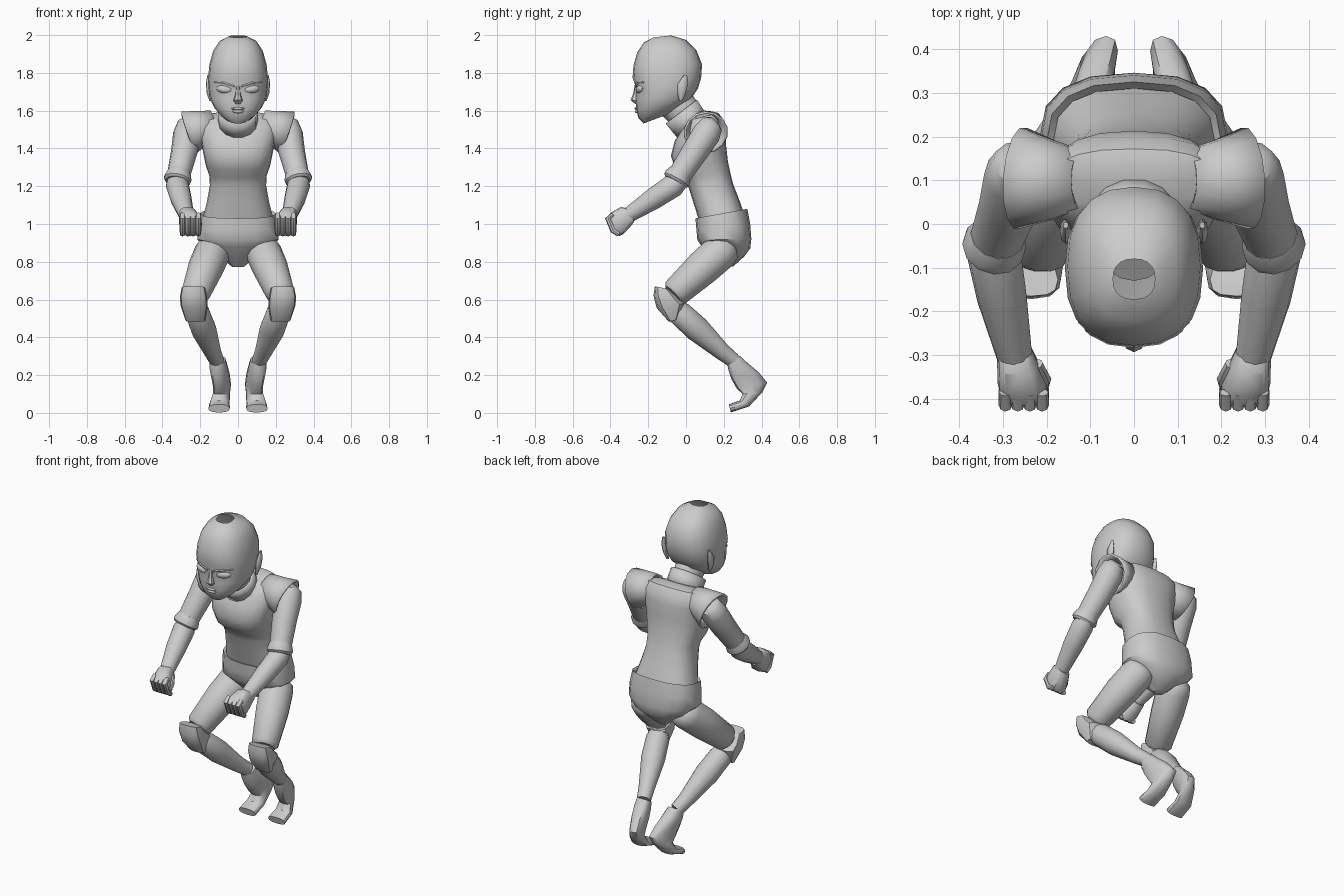
import bpy, bmesh, math
from mathutils import Vector, Matrix


def finish(bm, name, mirror=False, angle=40, thick=0):
    bmesh.ops.recalc_face_normals(bm, faces=bm.faces)
    me = bpy.data.meshes.new(name)
    bm.to_mesh(me)
    bm.free()
    ob = bpy.data.objects.new(name, me)
    bpy.context.collection.objects.link(ob)
    bpy.ops.object.select_all(action='DESELECT')
    ob.select_set(True)
    bpy.context.view_layer.objects.active = ob
    bpy.ops.object.shade_smooth_by_angle(angle=math.radians(angle))
    if thick:
        m = ob.modifiers.new("thickness", 'SOLIDIFY')
        m.thickness = thick
    if mirror:
        ob.modifiers.new("mirror", 'MIRROR')
    return ob


def skin(name, rings, n, p=2.0, caps=(True, True), **kw):
    """Skin rings of (centre, U, V) as superellipses of power p."""
    bm = bmesh.new()
    loops = []
    for c, u, v in rings:
        loop = []
        for i in range(n):
            a = 2 * math.pi * i / n
            x, y = math.cos(a), math.sin(a)
            x = math.copysign(abs(x) ** (2 / p), x)
            y = math.copysign(abs(y) ** (2 / p), y)
            loop.append(bm.verts.new(c + u * x + v * y))
        loops.append(loop)
    for a, b in zip(loops, loops[1:]):
        for i in range(n):
            j = (i + 1) % n
            bm.faces.new((a[i], a[j], b[j], b[i]))
    if caps[0]:
        bm.faces.new(loops[0])
    if caps[1]:
        bm.faces.new(loops[-1])
    return finish(bm, name, **kw)


def profile(name, rows, n=16, **kw):
    """Rows of side-view point pairs: ya, za, yb, zb, half width, [xa, [xb]]."""
    rings = []
    for ya, za, yb, zb, hw, *x in rows:
        xa = x[0] if x else 0
        xb = x[1] if len(x) > 1 else xa
        a, b = Vector((xa, ya, za)), Vector((xb, yb, zb))
        rings.append(((a + b) / 2, Vector((hw, 0, 0)), (b - a) / 2))
    return skin(name, rings, n, **kw)


def tube(name, pts, n=12, ref=(1, 0, 0), **kw):
    """Round limb through points of x, y, z, radius."""
    ps = [Vector(p[:3]) for p in pts]
    rings = []
    for i, p in enumerate(ps):
        t = (ps[min(i + 1, len(ps) - 1)] - ps[max(i - 1, 0)]).normalized()
        u = Vector(ref).cross(t).normalized()
        v = t.cross(u)
        rings.append((p, u * pts[i][3], v * pts[i][3]))
    return skin(name, rings, n, **kw)


def ball(name, loc, size, tilt=(0, 0, 0), **kw):
    bm = bmesh.new()
    rot = Matrix.Rotation(tilt[2], 4, 'Z') @ Matrix.Rotation(tilt[1], 4, 'Y')
    bmesh.ops.create_uvsphere(bm, u_segments=12, v_segments=8, radius=1,
                              matrix=Matrix.Translation(loc) @ rot @ Matrix.Diagonal((*size, 1)))
    return finish(bm, name, **kw)


# Head, open at the crown
profile("head", [
    (-.172, 1.988, -.08, 1.998, .048), (-.222, 1.962, .0, 1.975, .098),
    (-.258, 1.91, .055, 1.92, .132), (-.278, 1.84, .085, 1.845, .152),
    (-.283, 1.775, .08, 1.77, .158), (-.266, 1.725, .062, 1.715, .157),
    (-.266, 1.66, .025, 1.66, .148), (-.264, 1.61, -.03, 1.62, .125),
    (-.252, 1.56, -.07, 1.59, .09), (-.225, 1.532, -.11, 1.575, .05),
], n=20, p=2.4, caps=(False, True))

# Face
eyes = ball("eyes", (.072, -.243, 1.713), (.045, .022, .022), (0, -.12, .25), mirror=True)
white = bpy.data.materials.new("eye_white")
white.diffuse_color = (.95, .95, .95, 1)
eyes.data.materials.append(white)
tube("brows", [(.02, -.268, 1.728, .006), (.07, -.259, 1.745, .009),
               (.125, -.222, 1.75, .005)], n=6, ref=(0, 0, 1), mirror=True)
profile("nose", [(-.272, 1.735, -.24, 1.735, .012), (-.28, 1.69, -.24, 1.69, .014),
                 (-.293, 1.657, -.24, 1.65, .025), (-.27, 1.636, -.24, 1.636, .016)], n=8)
ball("upper_lip", (0, -.259, 1.611), (.036, .013, .008))
ball("lower_lip", (0, -.257, 1.595), (.03, .013, .009))
profile("ears", [(-.035, 1.65, -.02, 1.65, .008, .143), (-.045, 1.69, .0, 1.695, .013, .153),
                 (-.045, 1.74, .012, 1.75, .013, .157), (-.01, 1.79, .005, 1.79, .006, .156)],
        n=8, mirror=True)

# Neck and its collar
profile("neck", [(-.02, 1.47, .11, 1.57, .085), (-.13, 1.58, .03, 1.69, .08)])
profile("collar", [(-.04, 1.445, .115, 1.575, .105), (-.11, 1.53, .06, 1.66, .105)],
        n=14, caps=(False, False), thick=.01)

# Torso, leaning forward
profile("torso", [
    (.075, 1.0, .315, 1.03, .19), (.04, 1.11, .285, 1.12, .165),
    (.012, 1.2, .25, 1.21, .149), (-.008, 1.245, .235, 1.27, .152),
    (-.055, 1.285, .222, 1.33, .17), (-.08, 1.36, .212, 1.42, .187),
    (-.06, 1.44, .213, 1.50, .2), (-.02, 1.505, .2, 1.55, .21),
    (.005, 1.545, .172, 1.588, .195), (.03, 1.56, .12, 1.6, .11),
], n=20, p=2.5)
tube("shoulder_sleeve", [(.12, .10, 1.535, .07), (.19, .10, 1.51, .093),
                         (.26, .105, 1.485, .118)], n=14, ref=(0, 1, 0),
     caps=(False, False), mirror=True, thick=.012)

# Arms
tube("upper_arm", [(.262, .155, 1.545, .03), (.263, .14, 1.53, .06), (.268, .11, 1.48, .075),
                   (.285, .045, 1.38, .07), (.313, -.03, 1.265, .062)], mirror=True)
tube("elbow_cuff", [(.312, -.028, 1.27, .063), (.318, -.045, 1.245, .073),
                    (.321, -.052, 1.232, .073), (.323, -.058, 1.222, .062)], mirror=True)
tube("forearm", [(.325, -.03, 1.235, .05), (.321, -.065, 1.205, .062), (.302, -.17, 1.135, .057),
                 (.272, -.31, 1.043, .04)], mirror=True)

# Fists with curled fingers and thumb
profile("fist", [(-.305, 1.082, -.275, 1.01, .04, .272), (-.345, 1.09, -.295, .985, .047, .266),
                 (-.395, 1.062, -.335, .945, .056, .256), (-.415, 1.04, -.355, .935, .052, .252)],
        n=12, p=3, mirror=True)
for i in range(4):
    x = .21 + i * .028
    tube(f"finger_{i + 1}", [(x, -.385, 1.05, .014), (x, -.413, 1.03, .016),
                             (x, -.385, .965, .016), (x, -.355, .945, .013)],
         n=8, mirror=True)
tube("thumb", [(.222, -.32, 1.04, .014), (.207, -.355, 1.0, .018), (.212, -.385, .965, .013)],
     n=8, ref=(1, 0, 0), mirror=True)

# Pelvis with a loose waistband
profile("pelvis", [
    (.065, 1.025, .31, 1.06, .185), (.05, 1.03, .325, 1.08, .2), (.055, .97, .34, 1.0, .212),
    (.06, .915, .346, .92, .215), (.085, .88, .34, .87, .17),
    (.14, .82, .31, .83, .09), (.19, .772, .25, .775, .032),
], n=16, p=2.5, caps=(False, True))

# Legs
tube("thigh", [(.12, .235, .9, .05), (.125, .215, .882, .085), (.135, .18, .85, .096),
               (.17, .09, .77, .094), (.222, -.055, .637, .077), (.226, -.068, .625, .06)],
     n=14, mirror=True)
profile("knee_guard", [
    (-.165, .67, -.09, .655, .062, .236), (-.172, .62, -.04, .605, .072, .236),
    (-.155, .555, -.005, .58, .072, .232), (-.09, .482, -.045, .495, .052, .225),
], n=12, p=2.8, mirror=True, angle=35)
tube("shin", [(.222, -.055, .56, .05), (.213, -.03, .525, .066), (.182, .06, .443, .068),
              (.135, .19, .325, .046), (.112, .252, .277, .04)], mirror=True)

# Feet on tiptoe, toes bent forward
profile("foot", [
    (.218, .26, .285, .302, .043, .112, .105), (.225, .225, .325, .265, .047, .112, .095),
    (.24, .18, .385, .215, .045, .108, .078), (.268, .13, .43, .16, .04, .104, .064),
    (.3, .1, .405, .11, .043, .1, .075), (.285, .066, .335, .035, .053, .1, .095),
    (.226, .045, .238, .002, .057, .1, .1),
], n=12, p=2.5, mirror=True)
